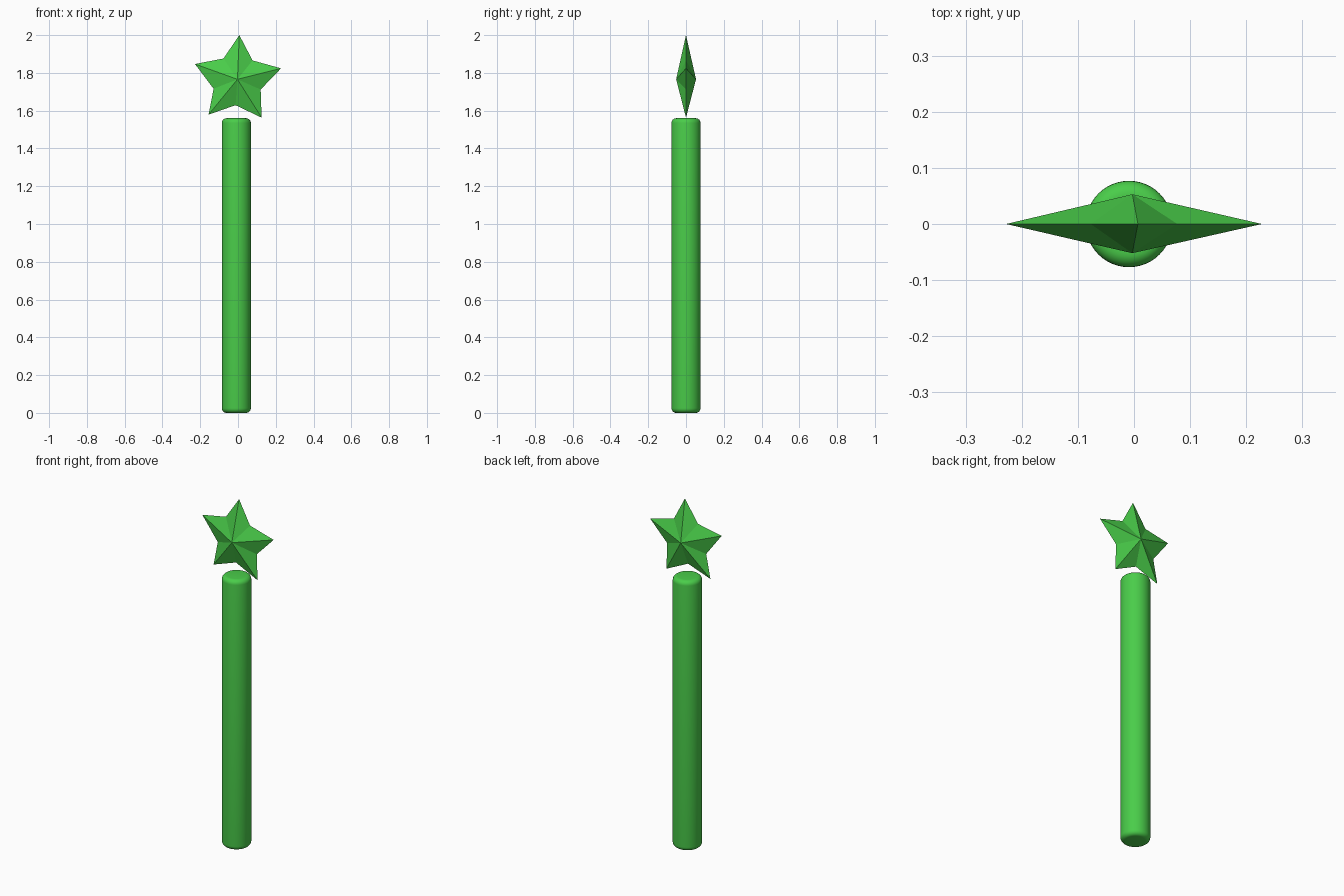
import bpy, bmesh, math

cube = bpy.data.objects.get("Cube")
if cube:
    bpy.data.objects.remove(cube, do_unlink=True)

# Single green material
green = bpy.data.materials.new("green")
green.use_nodes = True
COLOUR = (0.068, 0.61, 0.068, 1.0)
green.diffuse_color = COLOUR
bsdf = green.node_tree.nodes["Principled BSDF"]
bsdf.inputs["Base Color"].default_value = COLOUR
bsdf.inputs["Roughness"].default_value = 0.6


def add_object(name, bm):
    bmesh.ops.recalc_face_normals(bm, faces=bm.faces)
    mesh = bpy.data.meshes.new(name)
    bm.to_mesh(mesh)
    bm.free()
    mesh.materials.append(green)
    obj = bpy.data.objects.new(name, mesh)
    bpy.context.collection.objects.link(obj)
    return obj


# Wand handle: round rod with rounded rims, made by spinning a profile
RADIUS, HEIGHT, RIM, STEPS = 0.077, 1.56, 0.025, 6
arc = [(RADIUS - RIM + RIM * math.sin(a), RIM - RIM * math.cos(a))
       for a in (math.pi / 2 * i / STEPS for i in range(STEPS + 1))]
profile = [(0, 0)] + arc + [(r, HEIGHT - z) for r, z in reversed(arc)] + [(0, HEIGHT)]
bm = bmesh.new()
verts = [bm.verts.new((r, 0, z)) for r, z in profile]
edges = [bm.edges.new(pair) for pair in zip(verts, verts[1:])]
bmesh.ops.spin(bm, geom=verts + edges, cent=(0, 0, 0), axis=(0, 0, 1),
               angle=math.tau, steps=48, use_merge=True)
bmesh.ops.remove_doubles(bm, verts=bm.verts, dist=1e-5)
for face in bm.faces:
    face.smooth = True
handle = add_object("handle", bm)
handle.location.x = -0.009

# Faceted star: slightly uneven outline rising to a peak on front and back
outline = [(0.007, 2.0), (0.077, 1.866), (0.228, 1.824), (0.12, 1.712),
           (0.125, 1.563), (-0.013, 1.629), (-0.156, 1.579), (-0.129, 1.716),
           (-0.228, 1.847), (-0.077, 1.876)]
bm = bmesh.new()
rim = [bm.verts.new((x, 0, z)) for x, z in outline]
for y in (-0.052, 0.053):
    peak = bm.verts.new((-0.003, y, 1.766))
    for a, b in zip(rim, rim[1:] + rim[:1]):
        bm.faces.new((a, b, peak))
add_object("star", bm)
